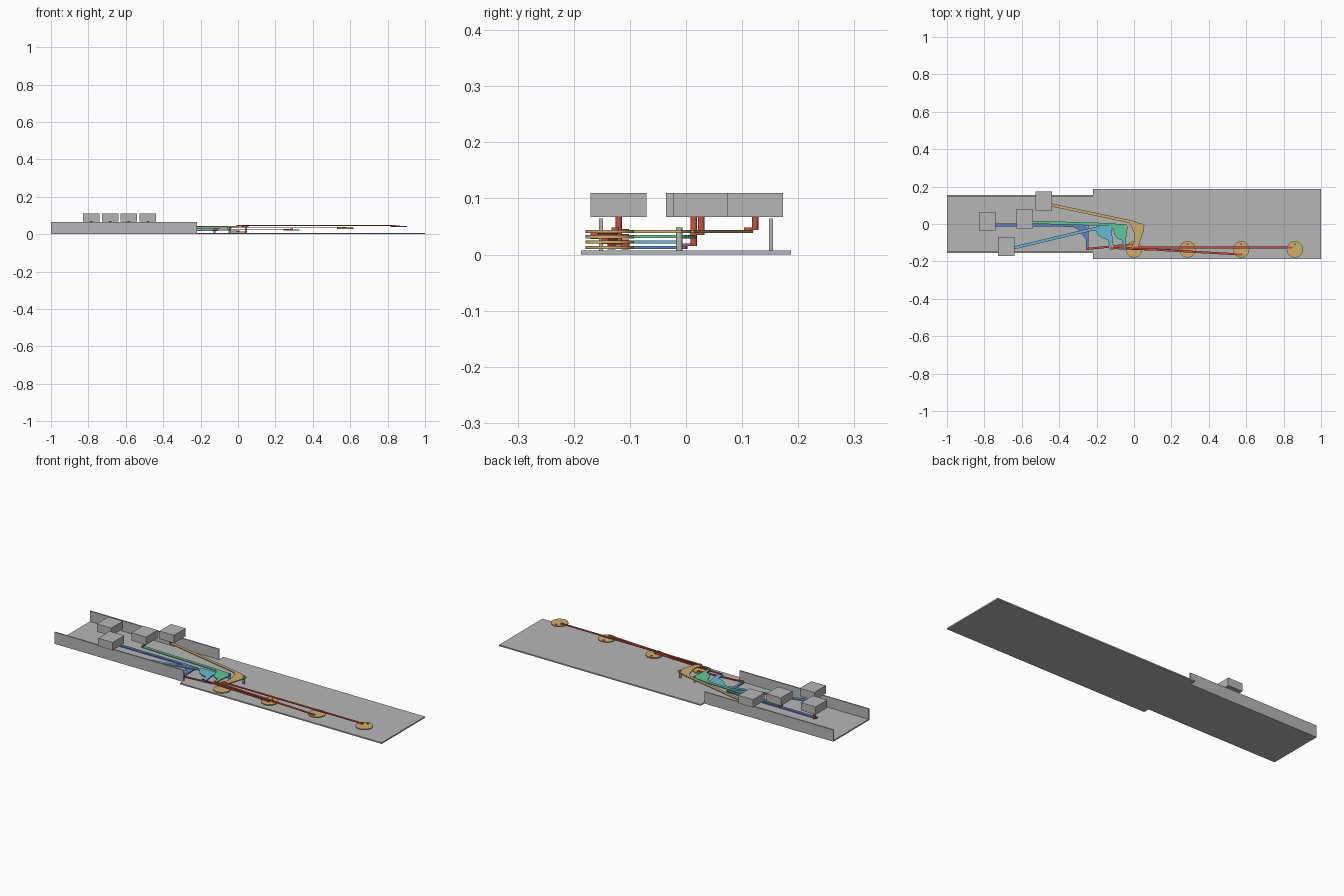
import bpy, bmesh, math
from mathutils import Vector

if "Cube" in bpy.data.objects:
    bpy.data.objects.remove(bpy.data.objects["Cube"])


def mat(name, rgb):
    m = bpy.data.materials.new(name)
    m.diffuse_color = (*rgb, 1)
    m.use_nodes = True
    m.node_tree.nodes["Principled BSDF"].inputs["Base Color"].default_value = m.diffuse_color
    return m


GREY = mat("grey", (0.47, 0.47, 0.47))
TAN = mat("tan", (0.62, 0.42, 0.15))
RED = mat("red", (0.60, 0.08, 0.05))
BLUE = mat("blue", (0.12, 0.22, 0.62))
CYAN = mat("cyan", (0.14, 0.48, 0.68))
GREEN = mat("green", (0.12, 0.56, 0.32))


def prism(name, pts, z0, z1, m):
    """Extrude a flat outline from z0 up to z1."""
    bm = bmesh.new()
    f = bm.faces.new([bm.verts.new((x, y, z0)) for x, y in pts])
    r = bmesh.ops.extrude_face_region(bm, geom=[f])
    for v in r["geom"]:
        if isinstance(v, bmesh.types.BMVert):
            v.co.z = z1
    bmesh.ops.recalc_face_normals(bm, faces=bm.faces)
    me = bpy.data.meshes.new(name)
    bm.to_mesh(me)
    bm.free()
    me.materials.append(m)
    ob = bpy.data.objects.new(name, me)
    bpy.context.collection.objects.link(ob)
    return ob


def box(name, x0, x1, y0, y1, z0, z1, m):
    return prism(name, [(x0, y0), (x1, y0), (x1, y1), (x0, y1)], z0, z1, m)


def bar(name, a, b, width, z0, z1, m):
    """Flat bar between two points in plan."""
    a, b = Vector(a), Vector(b)
    d = (b - a).normalized()
    n = Vector((-d.y, d.x)) * width / 2
    return prism(name, [a - n, b - n, b + n, a + n], z0, z1, m)


def cyl(name, x, y, r, z0, z1, m, n=24):
    bpy.ops.mesh.primitive_cylinder_add(vertices=n, radius=r, depth=z1 - z0,
                                        location=(x, y, (z0 + z1) / 2))
    ob = bpy.context.object
    ob.name = name
    ob.data.materials.append(m)
    bpy.ops.object.shade_smooth_by_angle(angle=math.radians(35))
    return ob


# Wide deck, and narrow channel with two side walls
box("deck", -0.22, 1, -0.187, 0.187, 0, 0.007, GREY)
box("channel_floor", -1, -0.22, -0.155, 0.155, 0, 0.007, GREY)
for side, s in (("front", -1), ("back", 1)):
    box(side + "_wall", -1, -0.22, min(s * 0.155, s * 0.148),
        max(s * 0.155, s * 0.148), 0.007, 0.064, GREY)

# Crank webs: corner gusset narrowing down to the rod end
blue_web = [(-0.33, -0.012), (-0.33, -0.001), (-0.243, -0.001), (-0.243, -0.138),
            (-0.257, -0.138), (-0.257, -0.082), (-0.272, -0.062), (-0.30, -0.03)]
cyan_web = [(-0.225, -0.03), (-0.20, -0.012), (-0.115, -0.012), (-0.118, -0.05),
            (-0.107, -0.135), (-0.132, -0.135), (-0.137, -0.085), (-0.17, -0.075),
            (-0.19, -0.06), (-0.205, -0.038)]
green_web = [(-0.125, -0.01), (-0.125, 0.002), (-0.04, -0.002), (-0.034, -0.015),
             (-0.043, -0.08), (-0.043, -0.135), (-0.057, -0.135), (-0.062, -0.088),
             (-0.09, -0.078), (-0.105, -0.055), (-0.112, -0.03)]
tan_web = [(-0.04, 0.018), (0.045, 0.002), (0.056, -0.008), (0.05, -0.04),
           (0.022, -0.125), (0.0, -0.135), (-0.015, -0.125), (0.004, -0.09),
           (0.0, -0.05), (-0.015, -0.01)]

# name, material, level, key centre, arm start, arm end, web, pivot x,
# rod start, disc x, rod end
SETS = [
    ("blue", BLUE, 0.010, (-0.785, 0.014), (-0.79, -0.005), (-0.30, -0.007), blue_web,
     -0.25, (-0.25, -0.133), 0.0, (0.0, -0.108)),
    ("cyan", CYAN, 0.0195, (-0.683, -0.12), (-0.69, -0.139), (-0.19, -0.02), cyan_web,
     -0.125, (-0.12, -0.128), 0.286, (0.286, -0.144)),
    ("green", GREEN, 0.029, (-0.584, 0.027), (-0.59, 0.011), (-0.10, -0.004), green_web,
     -0.045, (-0.05, -0.128), 0.573, (0.573, -0.163)),
    ("tan", TAN, 0.0385, (-0.482, 0.123), (-0.49, 0.112), (0.01, 0.006), tan_web,
     0.043, (0.0, -0.126), 0.86, (0.84, -0.126)),
]

for name, m, z, key, a0, a1, web, px, r0, dx, r1 in SETS:
    top = z + 0.0055
    # Key block on a vertical pin, linked to the lever arm
    kx, ky = key
    box(name + "_key", kx - 0.044, kx + 0.044, ky - 0.05, ky + 0.05, 0.067, 0.11, GREY)
    cyl(name + "_key_pin", kx, ky, 0.0058, top, 0.067, RED, 16)
    bar(name + "_key_link", (kx, ky + 0.005), (kx, ky - 0.02), 0.011, top, top + 0.004, RED)
    # Bell crank and its pivot post
    bar(name + "_arm", a0, a1, 0.016, z, top, m)
    prism(name + "_crank", web, z + 0.0002, top + 0.0002, m)
    cyl(name + "_pivot", px, -0.012, 0.0055, 0.007, top + 0.004, GREY, 16)
    # Push rod with pins at both ends, and the disc it turns
    bar(name + "_rod", r0, r1, 0.011, top + 0.0004, top + 0.004, RED)
    for end, p in (("start", r0), ("end", r1)):
        cyl(name + "_rod_pin_" + end, *p, 0.007, z - 0.001, top + 0.0045, RED, 16)
    cyl(name + "_disc", dx, -0.136, 0.0435, z, top, TAN, 40)
    cyl(name + "_disc_stud", dx, -0.108, 0.006, z, top + 0.002, RED, 16)
